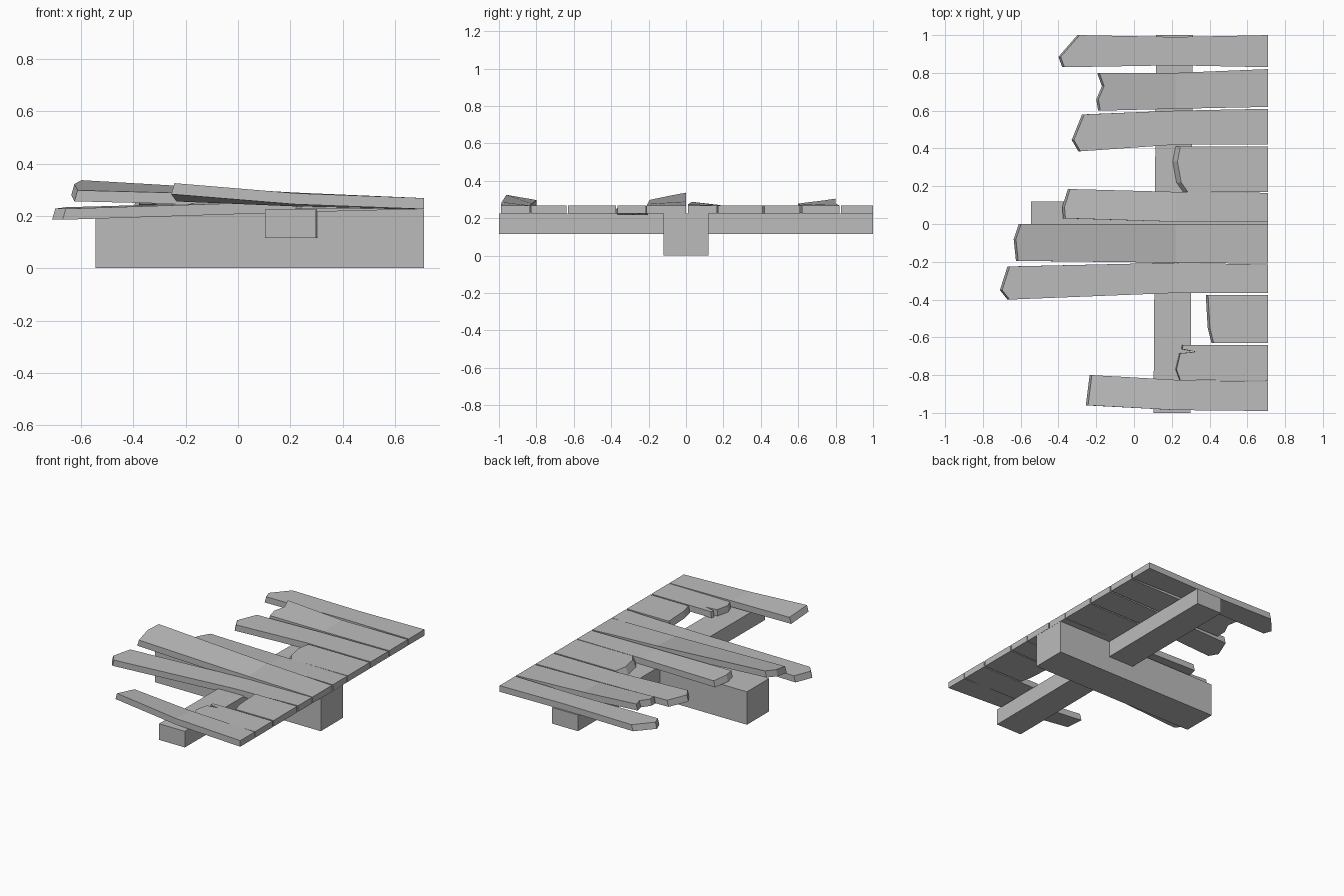
import bpy, bmesh

if "Cube" in bpy.data.objects:
    bpy.data.objects.remove(bpy.data.objects["Cube"], do_unlink=True)

wood = bpy.data.materials.new("weathered grey")
wood.use_nodes = True
GREY = (0.5, 0.5, 0.5, 1)
wood.diffuse_color = GREY
wood.node_tree.nodes["Principled BSDF"].inputs["Base Color"].default_value = GREY

END_X, BOTTOM, TOP = 0.71, 0.226, 0.268


def finish(name, bm):
    bmesh.ops.recalc_face_normals(bm, faces=bm.faces)
    mesh = bpy.data.meshes.new(name)
    bm.to_mesh(mesh)
    bm.free()
    mesh.materials.append(wood)
    obj = bpy.data.objects.new(name, mesh)
    bpy.context.collection.objects.link(obj)
    return obj


def beam(name, x, y, z, skew=0):
    """Square timber; skew shifts its back end sideways."""
    bm = bmesh.new()
    bmesh.ops.create_cube(bm, size=1)
    for v in bm.verts:
        back = v.co.y > 0
        v.co = [r[0] if c < 0 else r[1] for c, r in zip(v.co, (x, y, z))]
        v.co.x += skew if back else 0
    finish(name, bm)


def plank(name, end, mid, tip, rise=(0, 0), mid_x=0.22, slant=0.012):
    """Board with a straight end, a bend at mid_x and a splintered tip.
    rise lifts the tip at its low-y and high-y edges."""
    bm = bmesh.new()
    tip_x = min(p[0] for p in tip)
    y0, y1 = tip[0][1], tip[-1][1]

    def lift(x, y):
        s = (y - y0) / (y1 - y0)
        t = 0.3 + 0.7 * (mid_x - x) / (mid_x - tip_x)
        return t * (rise[0] + (rise[1] - rise[0]) * s)

    rings = []
    for z, shift in ((BOTTOM, 0), (TOP, slant)):
        ring = [bm.verts.new((END_X, end[1], z)), bm.verts.new((END_X, end[0], z))]
        for x, y in [(mid_x, mid[0])] + tip + [(mid_x, mid[1])]:
            inset = 0 if x == mid_x else shift
            ring.append(bm.verts.new((x + inset, y, z + lift(x, y))))
        bm.faces.new([ring[0], ring[1], ring[2], ring[-1]])
        bm.faces.new(ring[2:])
        rings.append(ring)
    low, high = rings
    for i in range(len(low)):
        j = (i + 1) % len(low)
        bm.faces.new([low[i], low[j], high[j], high[i]])
    finish(name, bm)


# Supporting timbers
beam("main_beam", (-0.545, 0.71), (-0.12, 0.12), (0, 0.225))
beam("cross_beam", (0.103, 0.298), (-1, 1), (0.115, 0.225), skew=0.014)

# Broken deck boards, back to front
plank("plank_back", (0.83, 1.0), (0.84, 0.99),
      [(-0.38, 0.83), (-0.40, 0.885), (-0.30, 1.0)])
plank("plank_second", (0.62, 0.82), (0.61, 0.80),
      [(-0.19, 0.60), (-0.20, 0.66), (-0.17, 0.73), (-0.195, 0.80)], (0.01, 0.037))
plank("plank_third", (0.42, 0.61), (0.42, 0.60),
      [(-0.295, 0.385), (-0.33, 0.445), (-0.275, 0.58)])
plank("plank_fourth_short", (0.17, 0.41), (0.17, 0.41),
      [(0.26, 0.17), (0.225, 0.22), (0.205, 0.33), (0.22, 0.41)], mid_x=0.5, slant=0.025)
plank("plank_fifth", (0.01, 0.165), (0.012, 0.17),
      [(-0.375, 0.03), (-0.38, 0.09), (-0.35, 0.185)], (0.02, 0.002))
plank("plank_sixth_raised", (-0.21, 0.0), (-0.205, 0.0),
      [(-0.625, -0.195), (-0.637, -0.08), (-0.61, 0.0)], (0.03, 0.07))
plank("plank_seventh_sagging", (-0.365, -0.215), (-0.365, -0.205),
      [(-0.67, -0.40), (-0.71, -0.35), (-0.67, -0.225)], (-0.042, -0.036))
plank("plank_eighth_short", (-0.63, -0.375), (-0.63, -0.375),
      [(0.41, -0.63), (0.39, -0.55), (0.38, -0.375)], mid_x=0.55)
plank("plank_ninth_split", (-0.83, -0.64), (-0.828, -0.64),
      [(0.24, -0.825), (0.22, -0.77), (0.24, -0.685), (0.32, -0.677),
       (0.25, -0.662), (0.255, -0.64)], mid_x=0.5, slant=0.005)
plank("plank_front", (-0.99, -0.835), (-0.985, -0.825),
      [(-0.255, -0.96), (-0.245, -0.88), (-0.235, -0.80)], (0.057, 0.03))
